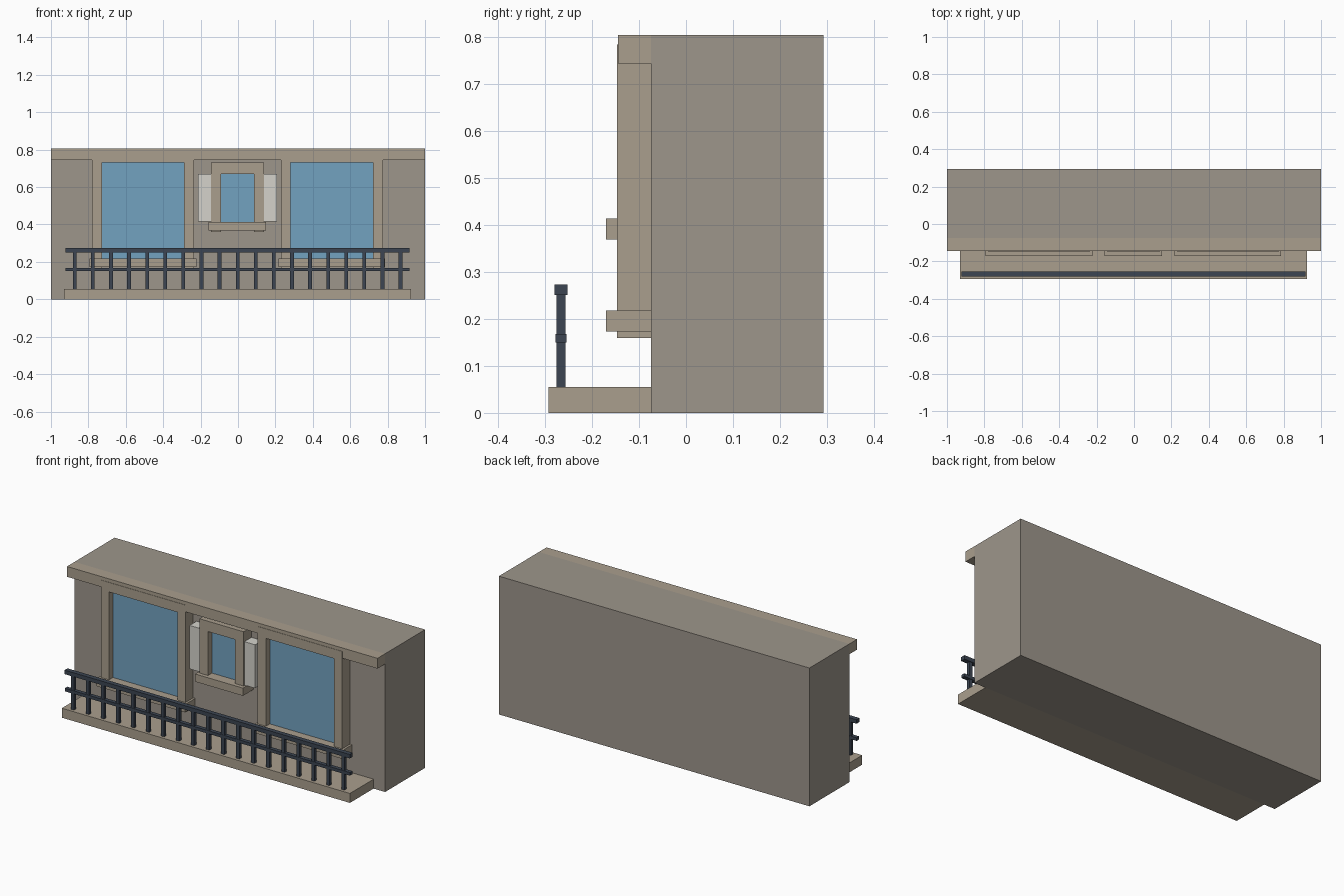
import bpy
import bmesh

if "Cube" in bpy.data.objects:
    bpy.data.objects.remove(bpy.data.objects["Cube"])


def material(name, rgb):
    m = bpy.data.materials.new(name)
    m.diffuse_color = (*rgb, 1)
    m.use_nodes = True
    m.node_tree.nodes["Principled BSDF"].inputs["Base Color"].default_value = m.diffuse_color
    return m


STONE = material("wall_stone", (0.34, 0.305, 0.26))
TRIM = material("trim_stone", (0.40, 0.345, 0.27))
GLASS = material("glass_blue", (0.17, 0.36, 0.53))
METAL = material("dark_metal", (0.045, 0.06, 0.085))
PAINT = material("shutter_paint", (0.66, 0.65, 0.60))


def boxes(name, spans, mat):
    """One object from axis-aligned boxes given as (x0, x1, y0, y1, z0, z1)."""
    bm = bmesh.new()
    for x0, x1, y0, y1, z0, z1 in spans:
        for v in bmesh.ops.create_cube(bm, size=1)["verts"]:
            v.co = (x1 if v.co.x > 0 else x0,
                    y1 if v.co.y > 0 else y0,
                    z1 if v.co.z > 0 else z0)
    me = bpy.data.meshes.new(name)
    bm.to_mesh(me)
    bm.free()
    me.materials.append(mat)
    ob = bpy.data.objects.new(name, me)
    bpy.context.collection.objects.link(ob)
    return ob


WALL = -0.075    # front plane of the wall
FACE = -0.147    # front plane of the window frames


def window(name, cx, half_w, half_open, foot, sill_z, open_top, top, half_sill):
    """Two jambs, a head, a projecting sill and a recessed pane."""
    frame = [(cx - half_w, cx - half_open, FACE, WALL, foot, top),
             (cx + half_open, cx + half_w, FACE, WALL, foot, top),
             (cx - half_open, cx + half_open, FACE, WALL, open_top, top)]
    boxes(name + "_frame", frame, TRIM)
    boxes(name + "_sill", [(cx - half_sill, cx + half_sill, -0.17, WALL,
                            sill_z - 0.045, sill_z)], TRIM)
    boxes(name + "_glass", [(cx - half_open, cx + half_open, -0.11, WALL,
                             sill_z, open_top)], GLASS)


# Main block, cornice and balcony slab
boxes("wall", [(-1, 1, WALL, 0.293, 0, 0.805)], STONE)
boxes("cornice", [(-1, 1, -0.145, WALL, 0.745, 0.805)], TRIM)
boxes("balcony_slab", [(-0.93, 0.926, -0.293, WALL, 0, 0.055)], TRIM)

# Two tall windows and the small middle one
window("left_window", -0.508, 0.272, 0.22, 0.16, 0.218, 0.73, 0.785, 0.285)
window("right_window", 0.502, 0.272, 0.22, 0.16, 0.218, 0.73, 0.785, 0.285)
window("middle_window", -0.003, 0.142, 0.088, 0.36, 0.414, 0.67, 0.73, 0.154)

# Shutters beside the middle window
for side, x0 in (("left", -0.214), ("right", 0.139)):
    boxes(side + "_shutter", [(x0, x0 + 0.069, -0.14, WALL, 0.417, 0.67)], PAINT)

# Railing: rails and evenly spaced balusters
boxes("top_rail", [(-0.921, 0.916, -0.28, -0.253, 0.251, 0.274)], METAL)
boxes("middle_rail", [(-0.921, 0.916, -0.278, -0.255, 0.15, 0.168)], METAL)
step = 1.742 / 18
centres = [-0.873 + i * step for i in range(19)]
boxes("balusters", [(x - 0.01, x + 0.01, -0.276, -0.257, 0.055, 0.252)
                    for x in centres], METAL)
